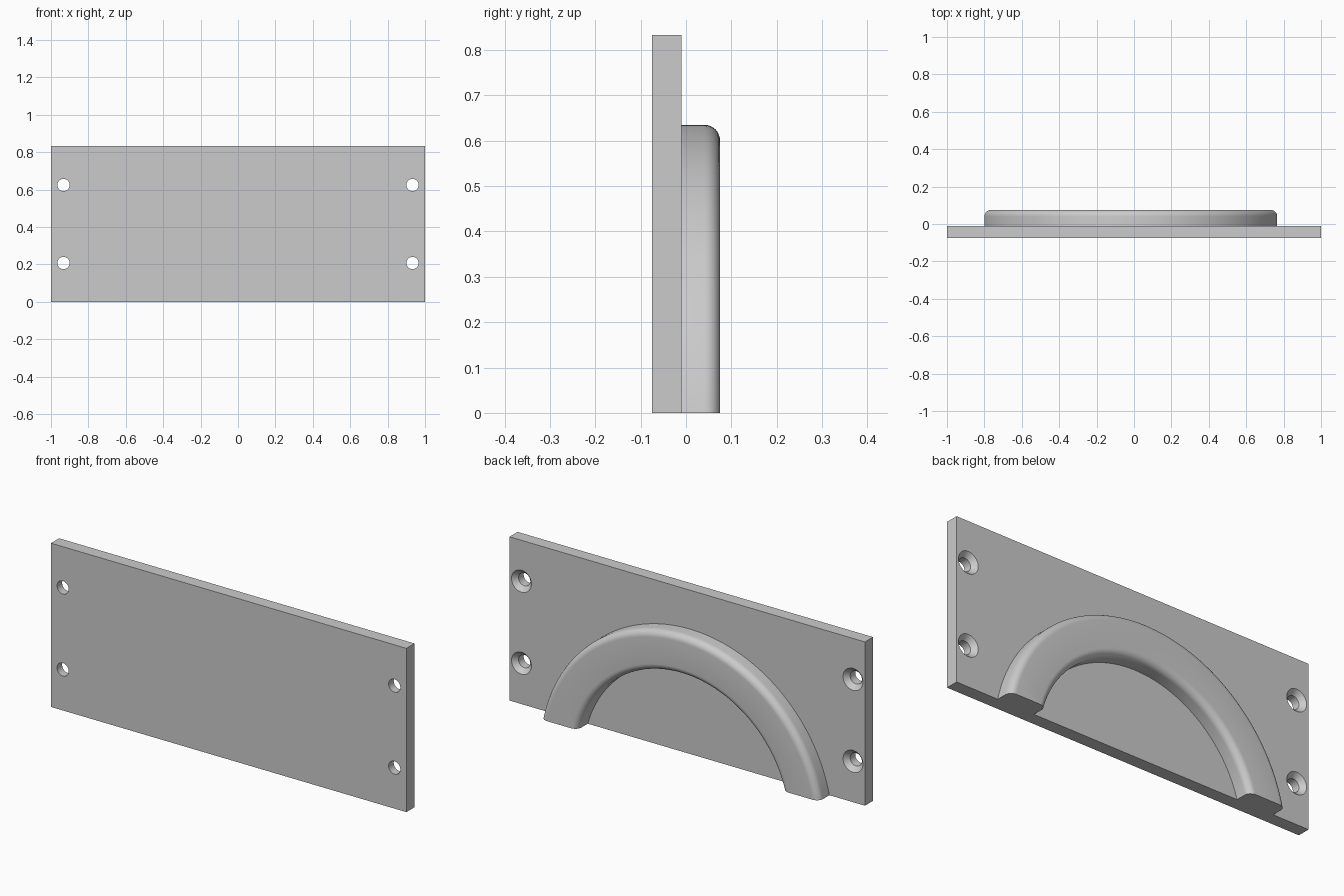
import bpy, bmesh, math
from mathutils import Matrix, Vector

cube = bpy.data.objects.get("Cube")
if cube:
    bpy.data.objects.remove(cube, do_unlink=True)

FRONT, FACE, CREST = -0.075, -0.01, 0.075    # depth planes along y
HEIGHT = 0.833

grey = bpy.data.materials.new("plain_grey")
grey.use_nodes = True
grey.diffuse_color = (0.6, 0.6, 0.6, 1)
grey.node_tree.nodes["Principled BSDF"].inputs["Base Color"].default_value = (0.6, 0.6, 0.6, 1)


def add_object(name, bm):
    bmesh.ops.recalc_face_normals(bm, faces=bm.faces)
    mesh = bpy.data.meshes.new(name)
    bm.to_mesh(mesh)
    bm.free()
    mesh.materials.append(grey)
    obj = bpy.data.objects.new(name, mesh)
    bpy.context.collection.objects.link(obj)
    return obj


def revolve(bm, profile, centre, axis, start, sweep, steps, closed):
    """Turn a closed profile around an axis; closed means a full turn."""
    verts = [bm.verts.new(p) for p in profile]
    edges = [bm.edges.new((a, b)) for a, b in zip(verts, verts[1:] + verts[:1])]
    bmesh.ops.rotate(bm, verts=verts, cent=centre, matrix=Matrix.Rotation(start, 3, axis))
    bmesh.ops.spin(bm, geom=verts + edges, cent=centre, axis=axis, angle=sweep,
                   steps=steps, use_merge=closed)


def activate(obj):
    bpy.ops.object.select_all(action='DESELECT')
    obj.select_set(True)
    bpy.context.view_layer.objects.active = obj


def smooth(obj):
    activate(obj)
    bpy.ops.object.shade_smooth_by_angle(angle=math.radians(30))


# Flat mounting plate
bm = bmesh.new()
bmesh.ops.create_cube(bm, size=1)
bmesh.ops.scale(bm, verts=bm.verts, vec=(2, FACE - FRONT, HEIGHT))
bmesh.ops.translate(bm, verts=bm.verts, vec=(0, (FACE + FRONT) / 2, HEIGHT / 2))
plate = add_object("plate", bm)

# Countersunk screw holes: straight bore plus a cone opening at the back
BORE, SINK, DEPTH = 0.033, 0.056, 0.024
SIDES = 40
bm = bmesh.new()
for x in (-0.933, 0.933):
    for z in (0.208, 0.625):
        rings = []
        for r, y in ((BORE, FRONT - 0.02), (BORE, FACE - DEPTH), (SINK, FACE), (SINK, FACE + 0.02)):
            rings.append([bm.verts.new((x + r * math.cos(a), y, z + r * math.sin(a)))
                          for a in (i * math.tau / SIDES for i in range(SIDES))])
        for low, high in zip(rings, rings[1:]):
            for i in range(SIDES):
                j = (i + 1) % SIDES
                bm.faces.new((low[i], low[j], high[j], high[i]))
        bm.faces.new(rings[0])
        bm.faces.new(rings[-1])
cutter = add_object("screw_hole_cutter", bm)
cutter.hide_render = True

cut = plate.modifiers.new("screw_holes", 'BOOLEAN')
cut.object = cutter
cut.operation = 'DIFFERENCE'
cut.solver = 'EXACT'
activate(plate)
bpy.ops.object.modifier_apply(modifier=cut.name)
bpy.data.objects.remove(cutter, do_unlink=True)
smooth(plate)

# Arched rib with rounded edges, trimmed flat at the plate's lower edge
CENTRE = Vector((-0.017, 0, -0.165))
OUTER, INNER, FILLET = 0.8, 0.6, 0.034
profile = [(OUTER, FACE - 0.002)]
for radius, first in ((OUTER - FILLET, 0), (INNER + FILLET, math.pi / 2)):
    for i in range(9):
        a = first + i * math.pi / 16
        profile.append((radius + FILLET * math.cos(a), CREST - FILLET + FILLET * math.sin(a)))
profile.append((INNER, FACE - 0.002))

bm = bmesh.new()
revolve(bm, [CENTRE + Vector((r, y, 0)) for r, y in profile], CENTRE, Vector((0, -1, 0)),
        0, math.pi, 120, False)
bmesh.ops.bisect_plane(bm, geom=bm.verts[:] + bm.edges[:] + bm.faces[:], dist=1e-6,
                       plane_co=(0, 0, 0), plane_no=(0, 0, -1), clear_outer=True)
bmesh.ops.holes_fill(bm, edges=[e for e in bm.edges if e.is_boundary], sides=0)
smooth(add_object("arched_rib", bm))
